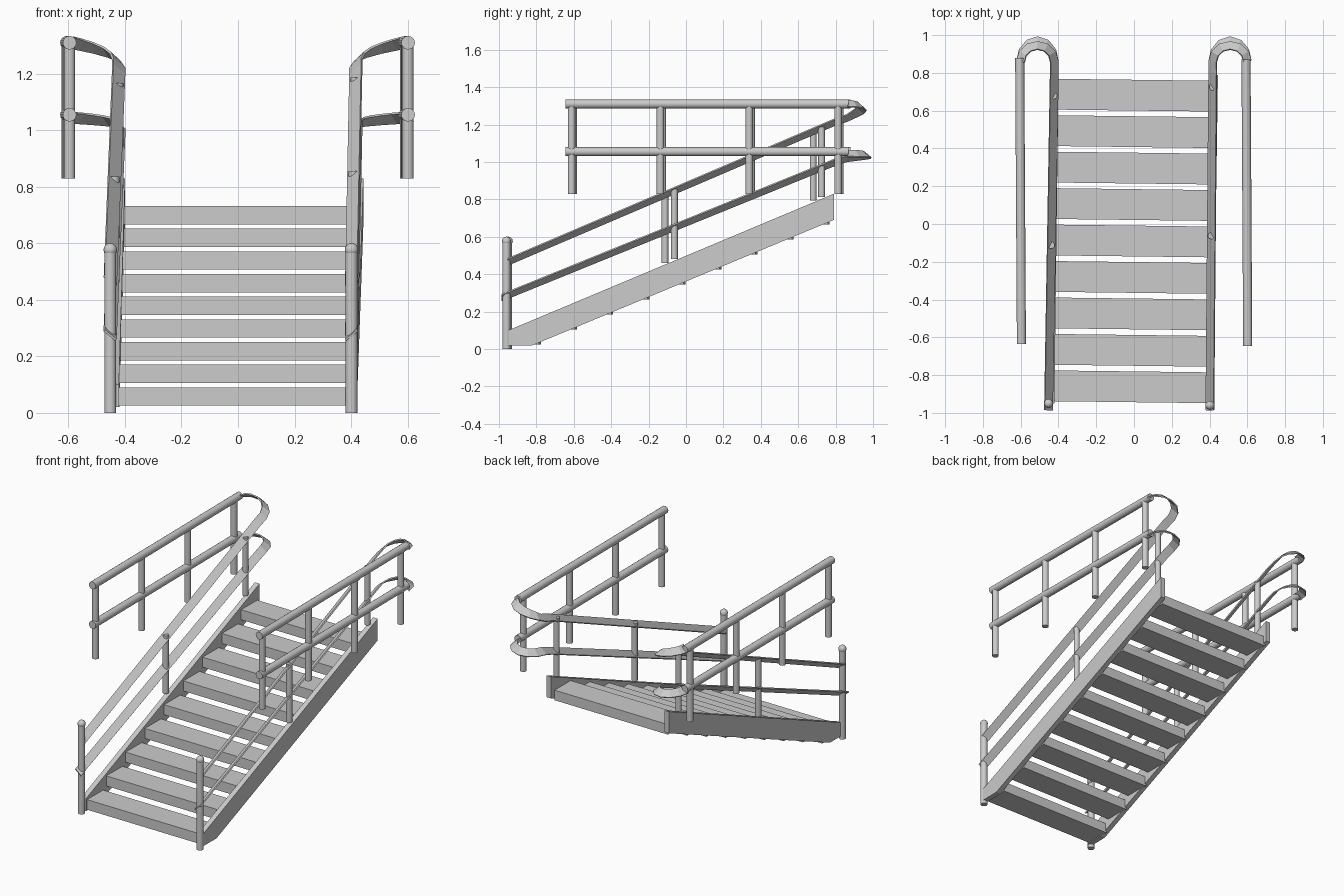
import bpy, bmesh, math
from mathutils import Vector

cube = bpy.data.objects.get("Cube")
if cube:
    bpy.data.objects.remove(cube)

steel = bpy.data.materials.new("grey_steel")
steel.use_nodes = True
steel.diffuse_color = (0.6, 0.6, 0.6, 1)
steel.node_tree.nodes["Principled BSDF"].inputs["Base Color"].default_value = (0.6, 0.6, 0.6, 1)


def finish(name, bm, smooth=False):
    bmesh.ops.recalc_face_normals(bm, faces=bm.faces)
    mesh = bpy.data.meshes.new(name)
    bm.to_mesh(mesh)
    bm.free()
    mesh.materials.append(steel)
    ob = bpy.data.objects.new(name, mesh)
    bpy.context.collection.objects.link(ob)
    if smooth:
        bpy.ops.object.select_all(action='DESELECT')
        ob.select_set(True)
        bpy.context.view_layer.objects.active = ob
        bpy.ops.object.shade_smooth_by_angle(angle=math.radians(40))
    return ob


def tube(name, a, b, radius, ball=0):
    """Capped round bar from a to b, optionally with a ball on its end."""
    a, b = Vector(a), Vector(b)
    bm = bmesh.new()
    bmesh.ops.create_cone(bm, cap_ends=True, segments=16, radius1=radius,
                          radius2=radius, depth=(b - a).length)
    turn = (b - a).to_track_quat('Z', 'Y').to_matrix().to_4x4()
    turn.translation = (a + b) / 2
    bmesh.ops.transform(bm, matrix=turn, verts=bm.verts)
    if ball:
        made = bmesh.ops.create_uvsphere(bm, u_segments=16, v_segments=8, radius=ball)
        bmesh.ops.translate(bm, verts=made["verts"], vec=b)
    return finish(name, bm, True)


def flat_rail(name, path, inward):
    """Thin flat bar along the path, leaning so its broad face looks inward and up."""
    pts = [Vector(p) for p in path]
    bm = bmesh.new()
    rows = []
    for i, p in enumerate(pts):
        t = pts[min(i + 1, len(pts) - 1)] - pts[max(i - 1, 0)]
        n = Vector((t.y, -t.x, 0)).normalized() * inward
        off = n * 0.021 - Vector((0, 0, 0.017))
        rows.append((bm.verts.new(p + off), bm.verts.new(p - off)))
    for (a, b), (c, d) in zip(rows, rows[1:]):
        bm.faces.new((a, b, d, c))
    ob = finish(name, bm)
    mod = ob.modifiers.new("thickness", 'SOLIDIFY')
    mod.thickness = 0.008
    mod.offset = 0


# Treads
slant = math.tan(math.radians(0.7))
for i in range(9):
    bm = bmesh.new()
    bmesh.ops.create_cube(bm, size=1)
    for v in bm.verts:
        x = v.co.x * 0.815 - 0.022 + 0.0027 * i
        v.co = (x, v.co.y * 0.163 - 0.862 + 0.193 * i - x * slant,
                v.co.z * 0.065 + 0.058 + 0.0802 * i)
    finish(f"tread_{i + 1}", bm)

PROFILE = [(-0.95, 0.02), (-0.82, 0.02), (0.79, 0.69), (0.79, 0.83), (-0.95, 0.10)]

# Per side: outward sign, x of the rail at front and back, stringer centre x, post positions
SIDES = [
    ("left", 1, 0.402, 0.417, (0.402, 0.428), -0.96, (-0.062, 0.725), -0.01),
    ("right", -1, -0.452, -0.422, (-0.438, -0.416), -0.95, (-0.112, 0.68), 0.0),
]
for side, s, x_front, x_back, stringer, y_newel, posts, shift in SIDES:

    def rail_x(y):
        return x_front + (x_back - x_front) * (y + 0.95) / 1.75

    # Stringer
    bm = bmesh.new()
    rings = []
    for off in (-0.0165, 0.0165):
        rings.append([bm.verts.new((stringer[0] + (stringer[1] - stringer[0])
                                    * (y + 0.95) / 1.74 + off, y, z)) for y, z in PROFILE])
        bm.faces.new(rings[-1])
    for k in range(len(PROFILE)):
        j = (k + 1) % len(PROFILE)
        bm.faces.new((rings[0][k], rings[0][j], rings[1][j], rings[1][k]))
    finish(f"{side}_stringer", bm)

    # Newel and stair posts
    tube(f"{side}_newel_post", (x_front, y_newel, 0), (x_front, y_newel, 0.577), 0.021, 0.024)
    for label, y in zip(("middle", "upper"), posts):
        foot = 0.47 + 0.42 * (y + 0.09)
        tube(f"{side}_{label}_post", (rail_x(y), y, foot), (rail_x(y), y, foot + 0.375), 0.018)

    # Sloping flat rails with return loops
    x_out = s * 0.60
    for label, y0, z0, z1, z2, reach in (("top", -0.955, 0.465, 1.215, 1.312, 0.0),
                                         ("lower", -0.985, 0.275, 1.0, 1.045, 0.025)):
        mid, half = (x_back + x_out) / 2, abs(x_out - x_back) / 2
        path = [(rail_x(y0), y0, z0), (x_back, 0.80, z1)]
        for k in range(7):
            a = math.pi * k / 6
            rise = math.sin(a / 2) ** 0.9
            path.append((mid - s * half * math.cos(a),
                         0.86 + (0.085 + reach) * math.sin(a),
                         z1 + 0.02 + (z2 - z1 - 0.02) * rise))
        flat_rail(f"{side}_{label}_stair_rail", path, -s)

    # Level guard rails and their posts
    def guard_x(y):
        return s * (0.602 - 0.009 * s * (y + 0.64) / 1.5) + (0.006 if s < 0 else 0)

    for label, z in (("top", 1.31), ("lower", 1.055)):
        ends = [(guard_x(y), y, z) for y in (-0.635 + shift, 0.88 + shift)]
        tube(f"{side}_{label}_guard_rail", *ends, 0.024)
    for k in range(4):
        y = -0.602 + 0.475 * k + shift
        tube(f"{side}_guard_post_{k + 1}", (guard_x(y), y, 0.83), (guard_x(y), y, 1.30), 0.02)
